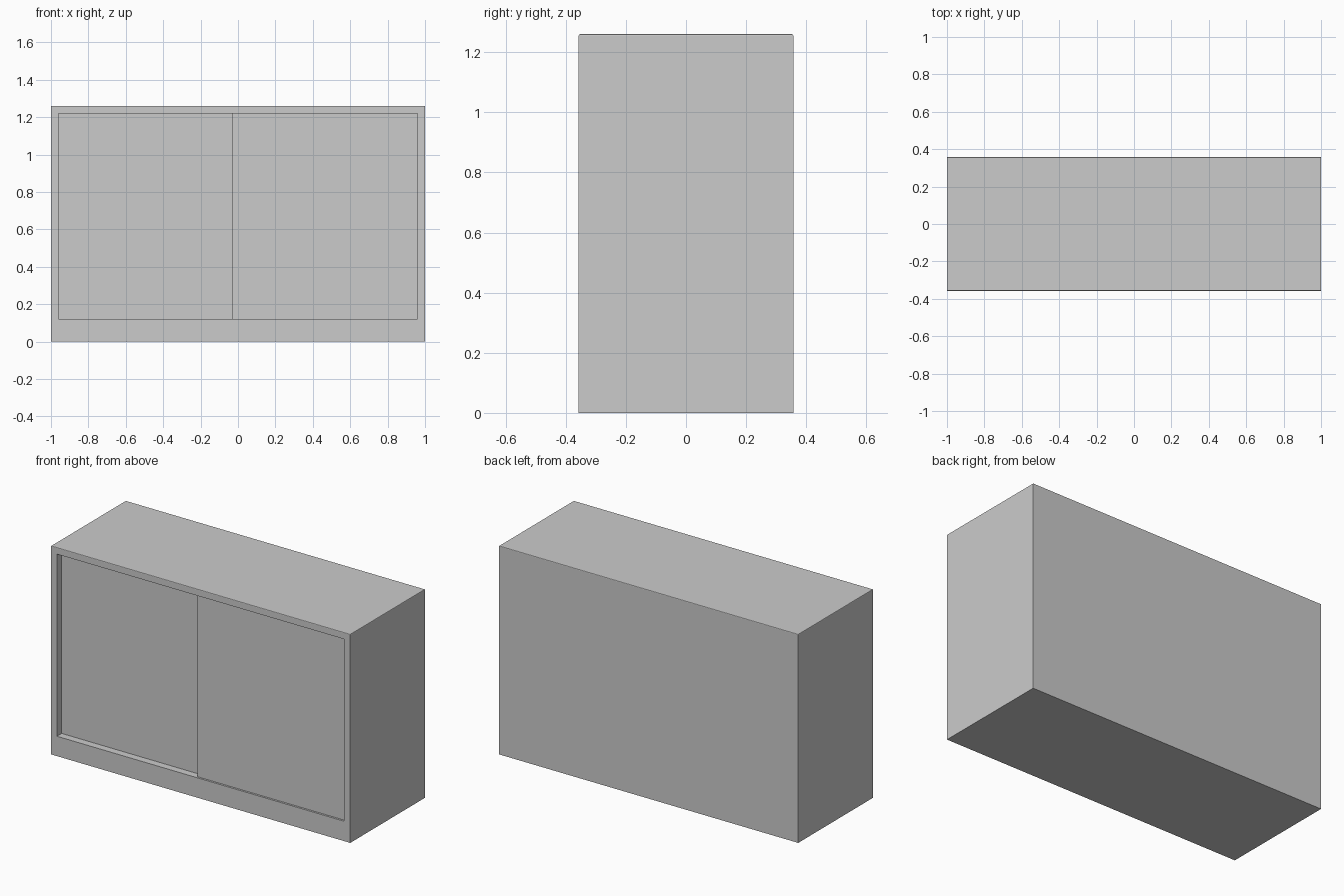
import bpy, bmesh
from mathutils import Vector

if "Cube" in bpy.data.objects:
    bpy.data.objects.remove(bpy.data.objects["Cube"])

W, D, H = 1.0, 0.357, 1.26            # half width, half depth, height
L, R, B, T = -0.96, 0.96, 0.12, 1.22  # front opening


def add_box(bm, lo, hi):
    geo = bmesh.ops.create_cube(bm, size=1)
    lo, hi = Vector(lo), Vector(hi)
    for v in geo["verts"]:
        v.co = Vector((lo[i] + (v.co[i] + 0.5) * (hi[i] - lo[i]) for i in range(3)))


def finish(bm, name):
    bmesh.ops.recalc_face_normals(bm, faces=bm.faces[:])
    mesh = bpy.data.meshes.new(name)
    bm.to_mesh(mesh)
    bm.free()
    obj = bpy.data.objects.new(name, mesh)
    bpy.context.collection.objects.link(obj)
    return obj


# carcass: a box whose front face is inset and pushed in to form the cavity
bm = bmesh.new()
add_box(bm, (-W, -D, 0), (W, D, H))
bm.faces.ensure_lookup_table()
front = min(bm.faces, key=lambda f: f.calc_center_median().y)
bmesh.ops.inset_individual(bm, faces=[front], thickness=0.04)
for v in front.verts:
    v.co.x = L if v.co.x < 0 else R
    v.co.z = B if v.co.z < H / 2 else T
cavity = bmesh.ops.extrude_discrete_faces(bm, faces=[front])["faces"][0]
bmesh.ops.translate(bm, verts=cavity.verts[:], vec=(0, 2 * D - 0.04, 0))

# slightly eased rim around the top
rim = [e for e in bm.edges if all(v.co.z > H - 1e-4 for v in e.verts)]
bmesh.ops.bevel(bm, geom=rim, offset=0.004, segments=2, profile=0.5, affect='EDGES')
finish(bm, "cabinet_body")


# two sliding doors on separate tracks, overlapping near the middle
def door(name, x0, x1, recess, thickness=0.03):
    bm = bmesh.new()
    add_box(bm, (x0, -D + recess, B), (x1, -D + recess + thickness, T))
    finish(bm, name)


door("rear_sliding_door", L, 0.03, 0.045)
door("front_sliding_door", -0.03, R, 0.012)
